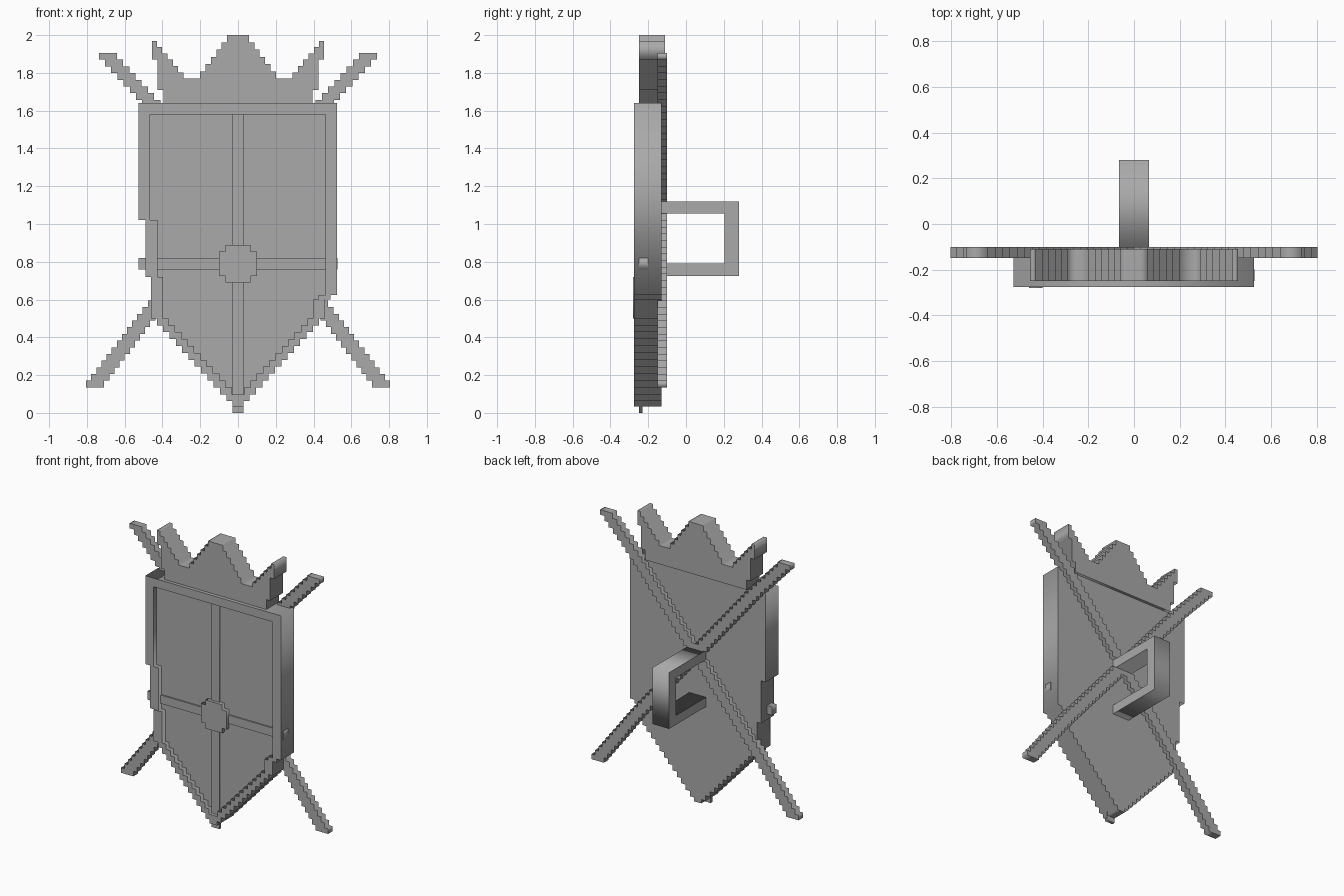
import bpy
from math import radians

cube = bpy.data.objects.get("Cube")
if cube:
    bpy.data.objects.remove(cube, do_unlink=True)

grey = bpy.data.materials.new("plain_grey")
grey.use_nodes = True
colour = (0.4, 0.4, 0.4, 1)
grey.diffuse_color = colour
grey.node_tree.nodes["Principled BSDF"].inputs["Base Color"].default_value = colour


def plate(name, loops, near, far, sideways=False):
    """Fill outlines (later loops are holes) and extrude them from near to far.
    Outlines lie in x-z and extrude along y, or sideways in y-z along x."""
    curve = bpy.data.curves.new(name, "CURVE")
    curve.dimensions = "2D"
    curve.fill_mode = "BOTH"
    curve.extrude = (far - near) / 2
    for loop in loops:
        spline = curve.splines.new("POLY")
        spline.points.add(len(loop) - 1)
        for point, (u, v) in zip(spline.points, loop):
            point.co = (u, v, 0, 1)
        spline.use_cyclic_u = True
    temp = bpy.data.objects.new(name + "_outline", curve)
    bpy.context.collection.objects.link(temp)
    graph = bpy.context.evaluated_depsgraph_get()
    mesh = bpy.data.meshes.new_from_object(temp.evaluated_get(graph))
    bpy.data.objects.remove(temp, do_unlink=True)
    mesh.materials.clear()
    mesh.materials.append(grey)
    obj = bpy.data.objects.new(name, mesh)
    bpy.context.collection.objects.link(obj)
    middle = (near + far) / 2
    obj.rotation_euler = (radians(90), 0, radians(90) if sideways else 0)
    obj.location = (middle, 0, 0) if sideways else (0, middle, 0)
    return obj


def rect(u0, u1, v0, v1):
    return [(u0, v0), (u1, v0), (u1, v1), (u0, v1)]


def edge(rows, bottom):
    """Stepped edge going down: each row is (x, top)."""
    ends = [top for _, top in rows[1:]] + [bottom]
    return [p for (x, top), end in zip(rows, ends) for p in ((x, top), (x, end))]


def stack(right, left, bottom):
    return edge(right, bottom) + edge(left, bottom)[::-1]


def mirrored(rows):
    return [(-x, z) for x, z in rows]


def tail(count, inset=0):
    """Steps of the pointed lower end."""
    return [(0.43 - inset - 0.0335 * i, 0.5 - 0.0365 * i) for i in range(count)]


# Shield body and its raised rim; the sides step in at different heights
RIM = 0.063
right = [(0.525, 1.64), (0.49, 0.625), (0.46, 0.6)]
left = [(0.528, 1.64), (0.49, 1.02), (0.46, 0.72)]
outer = stack(right + tail(13), mirrored(left + tail(13)), 0.035)


def inner(rows):
    return [(x - RIM, min(z, 1.58)) for x, z in rows] + tail(11, RIM)


hole = stack(inner(right), mirrored(inner(left)), 0.0985)
plate("shield_panel", [outer], -0.24, -0.13)
plate("shield_rim", [outer, hole], -0.275, -0.24)
plate("rim_patch", [rect(-0.46, -0.40, 0.5, 0.72)], -0.28, -0.27)

# Cross bands and centre boss
plate("upright_band", [rect(-0.03, 0.03, 0, 1.58)], -0.25, -0.23)
plate("cross_band", [rect(-0.528, 0.528, 0.76, 0.82)], -0.25, -0.2)
boss = [(0.065, 0.89), (0.1, 0.855), (0.065, 0.725)]
plate("centre_boss", [stack(boss, mirrored(boss), 0.69)], -0.27, -0.23)


# Crown with three stepped points
def stairs(a, b, count, rise_first):
    """Steps from a to b, rising or running first."""
    points = []
    dx, dz = (b[0] - a[0]) / count, (b[1] - a[1]) / count
    for i in range(count):
        x, z = a[0] + dx * i, a[1] + dz * i
        points += [(x, z), (x, z + dz) if rise_first else (x + dx, z)]
    return points + [b]


half = [(0.395, 1.64), (0.395, 1.71), (0.425, 1.71), (0.425, 1.87), (0.455, 1.87), (0.455, 1.97)]
half += stairs((0.43, 1.97), (0.26, 1.77), 6, True)
half += stairs((0.2, 1.77), (0.03, 2.0), 6, True)
plate("crown", [half + mirrored(half)[::-1]], -0.25, -0.11)

# Crossed swords behind the shield
path = [(0.705, 1.905), (0.46, 1.64), (-0.46, 0.54), (-0.77, 0.135)]
ROWS = 50


def sword_x(z):
    for (x0, z0), (x1, z1) in zip(path, path[1:]):
        if z >= z1:
            return x0 + (x1 - x0) * (z0 - z) / (z0 - z1)


step = (path[0][1] - path[-1][1]) / ROWS
centres = [(sword_x(path[0][1] - step * (i + 0.5)), path[0][1] - step * i) for i in range(ROWS)]
for name, sign in (("left_sword", 1), ("right_sword", -1)):
    edges = [[(sign * x + w, z) for x, z in centres] for w in (0.048, -0.048)]
    plate(name, [stack(*edges, path[-1][1])], -0.15, -0.1)

# Grip on the back
grip = [(-0.135, 0.725), (0.28, 0.725), (0.28, 1.12), (-0.135, 1.12),
        (-0.135, 1.055), (0.205, 1.055), (0.205, 0.79), (-0.135, 0.79)]
plate("grip", [grip], -0.065, 0.065, sideways=True)
